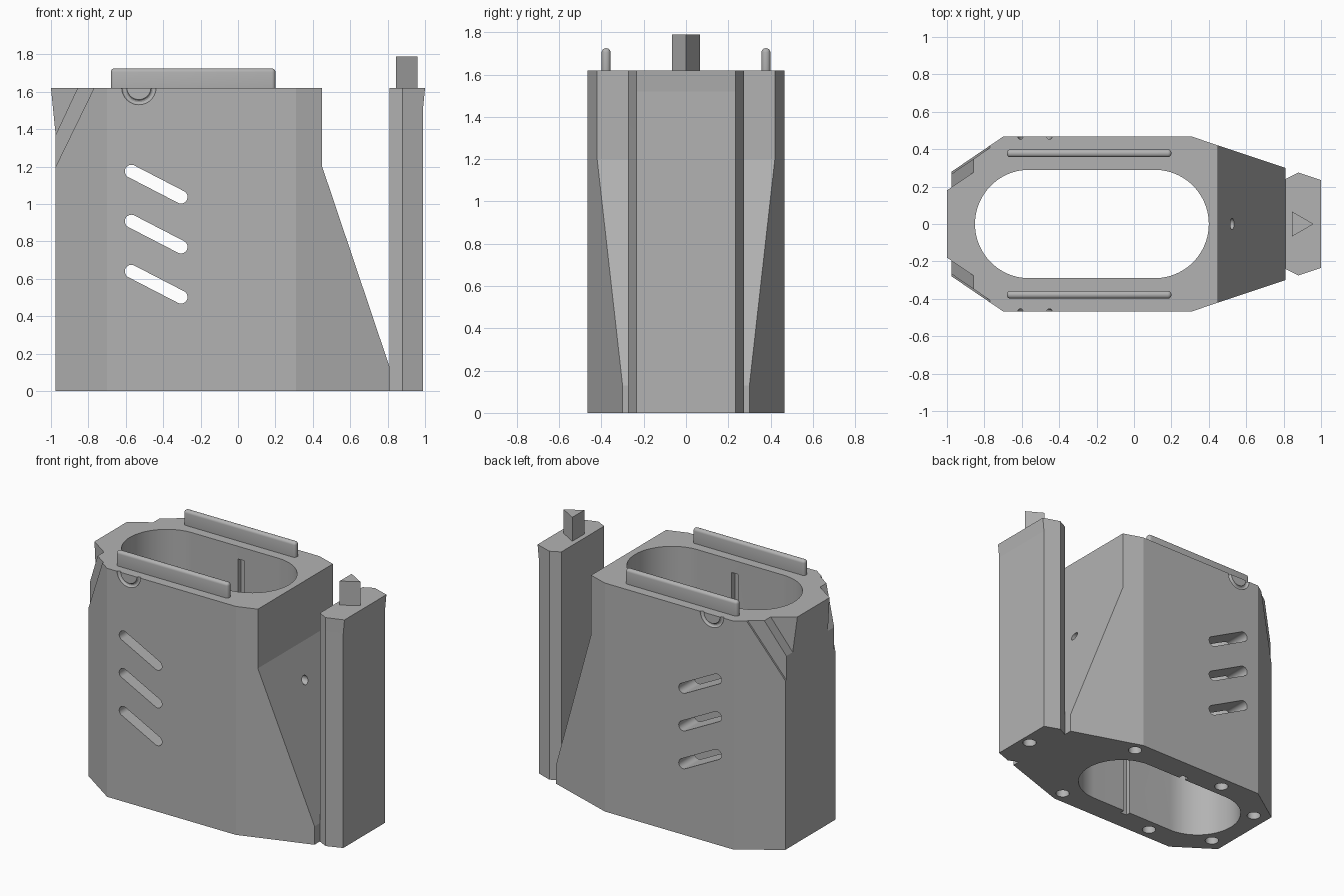
import bpy, bmesh, math
from mathutils import Matrix, Vector

cube = bpy.data.objects.get("Cube")
if cube:
    bpy.data.objects.remove(cube, do_unlink=True)

grey = bpy.data.materials.new("plain grey")
grey.use_nodes = True
grey.diffuse_color = (0.45, 0.45, 0.45, 1)
grey.node_tree.nodes["Principled BSDF"].inputs["Base Color"].default_value = grey.diffuse_color


def finish(name, bm):
    bmesh.ops.recalc_face_normals(bm, faces=bm.faces)
    mesh = bpy.data.meshes.new(name)
    bm.to_mesh(mesh)
    bm.free()
    mesh.materials.append(grey)
    obj = bpy.data.objects.new(name, mesh)
    bpy.context.collection.objects.link(obj)
    return obj


def loft(name, rings):
    """Closed solid through rings of equal point count."""
    bm = bmesh.new()
    loops = [[bm.verts.new(p) for p in ring] for ring in rings]
    n = len(loops[0])
    bm.faces.new(loops[0])
    bm.faces.new(loops[-1])
    for a, b in zip(loops, loops[1:]):
        for i in range(n):
            j = (i + 1) % n
            bm.faces.new((a[i], a[j], b[j], b[i]))
    return finish(name, bm)


def upright(name, outline, z0, z1):
    return loft(name, [[(x, y, z) for x, y in outline] for z in (z0, z1)])


def crosswise(name, outline, y0, y1):
    return loft(name, [[(x, y, z) for x, z in outline] for y in (y0, y1)])


def mirrored(half):
    """Complete an outline by mirroring it across y = 0."""
    return half + [(x, -y) for x, y in reversed(half)]


def stadium(p, q, r, n=40):
    """Rounded slot outline between two centres."""
    p, q = Vector(p), Vector(q)
    heading = math.atan2(q.y - p.y, q.x - p.x)
    pts = []
    for c, start in ((q, heading - math.pi / 2), (p, heading + math.pi / 2)):
        for i in range(n + 1):
            a = start + math.pi * i / n
            pts.append((c.x + r * math.cos(a), c.y + r * math.sin(a)))
    return pts


def cylinder(name, r, depth, centre, axis="Z"):
    bm = bmesh.new()
    turn = Matrix.Rotation(math.pi / 2, 4, "Y") if axis == "X" else Matrix()
    bmesh.ops.create_cone(bm, cap_ends=True, segments=80, radius1=r, radius2=r,
                          depth=depth, matrix=Matrix.Translation(centre) @ turn)
    return finish(name, bm)


def box(name, size, centre):
    bm = bmesh.new()
    bmesh.ops.create_cube(bm, size=1, matrix=Matrix.Translation(centre) @ Matrix.Diagonal((*size, 1)))
    return finish(name, bm)


def activate(obj):
    bpy.ops.object.select_all(action="DESELECT")
    obj.select_set(True)
    bpy.context.view_layer.objects.active = obj


def cut(obj, cutter):
    cutter.hide_render = True
    mod = obj.modifiers.new("cut", "BOOLEAN")
    mod.operation, mod.solver, mod.object = "DIFFERENCE", "EXACT", cutter
    activate(obj)
    bpy.ops.object.modifier_apply(modifier=mod.name)
    bpy.data.objects.remove(cutter, do_unlink=True)


def smooth(obj, degrees=5):
    activate(obj)
    bpy.ops.object.shade_smooth_by_angle(angle=math.radians(degrees))


TOP = 1.62

# Main housing, flaring slightly at the upper rear end
lower = mirrored([(-0.975, 0.28), (-0.70, 0.467), (0.31, 0.467), (0.81, 0.30)])
upper = mirrored([(-1.0, 0.263), (-0.70, 0.467), (0.31, 0.467), (0.81, 0.30)])
housing = loft("housing", [[(x, y, z) for x, y in ring]
                           for ring, z in ((lower, 0), (lower, 1.37), (upper, TOP))])

# Sloping end and through cavity
cut(housing, crosswise("slope_cutter", [(0.45, 1.8), (0.45, 1.2), (0.9, -0.137), (0.9, 1.8)], -0.6, 0.6))
cut(housing, upright("cavity_cutter", stadium((-0.56, 0), (0.11, 0), 0.29), -0.1, 1.8))

# Stepped corner notches: a shallow step and a deeper one
for side in (-1, 1):
    for x_top, z_low, depth in ((-0.77, 1.2, 0.012), (-0.858, 1.37, 0.083)):
        slope = (TOP - z_low) / (x_top + 0.975)
        outline = [(x_top + 0.1 / slope, TOP + 0.1), (-1.1, z_low - 0.125 * slope), (-1.1, TOP + 0.1)]
        rings = [[(x, side * (0.28 + 0.68 * (x + 0.975) + off), z) for x, z in outline]
                 for off in (-depth, 0.3)]
        cut(housing, loft("notch_cutter", rings))

# Slanted vent slots through both walls
for z in (1.175, 0.908, 0.64):
    cut(housing, crosswise("vent_cutter", stadium((-0.57, z), (-0.305, z - 0.137), 0.035), -0.6, 0.6))

# Inner grooves and half-ring marks on both sides
for side in (-1, 1):
    cut(housing, box("groove_cutter", (0.05, 0.08, 1.63), (-0.18, side * 0.285, 0.715)))
    ring = [[], []]
    bm = bmesh.new()
    loops = []
    for i in range(80):
        a = 2 * math.pi * i / 80
        loop = []
        for k in range(12):
            b = 2 * math.pi * k / 12
            r = 0.078 + 0.014 * math.cos(b)
            loop.append(bm.verts.new((-0.53 + r * math.cos(a), side * 0.467 + 0.014 * math.sin(b),
                                      TOP + 0.003 + r * math.sin(a))))
        loops.append(loop)
    for i in range(80):
        a, b = loops[i], loops[(i + 1) % 80]
        for k in range(12):
            m = (k + 1) % 12
            bm.faces.new((a[k], a[m], b[m], b[k]))
    cut(housing, finish("ring_cutter", bm))

# Small bore in the slope and sockets underneath
cut(housing, cylinder("bore_cutter", 0.03, 0.4, (0.5, 0, 0.977), "X"))
for x, y in ((0.31, 0.38), (-0.45, 0.38), (-0.87, 0.22)):
    for side in (-1, 1):
        cut(housing, cylinder("socket_cutter", 0.045, 0.3, (x, side * y, 0)))
smooth(housing)

# End column with a slight flare at the top
foot = mirrored([(0.81, 0.24), (0.88, 0.275), (0.99, 0.235)])
head = mirrored([(0.81, 0.24), (0.88, 0.275), (1.0, 0.235)])
column = loft("end_column", [[(x, y, z) for x, y in ring]
                             for ring, z in ((foot, 0), (foot, 1.52), (head, TOP))])
cut(column, cylinder("socket_cutter", 0.045, 0.3, (0.92, 0, 0)))
smooth(column)

# Triangular peg on the column
upright("triangular_peg", [(0.845, 0.067), (0.845, -0.067), (0.96, 0)], TOP - 0.01, 1.79)

# Rounded rails on the rim
for side, name in ((1, "back_rail"), (-1, "front_rail")):
    rail = box(name, (0.88, 0.042, 0.125), (-0.24, side * 0.378, 1.6625))
    bevel = rail.modifiers.new("round", "BEVEL")
    bevel.width, bevel.segments = 0.0195, 5
    activate(rail)
    bpy.ops.object.modifier_apply(modifier=bevel.name)
    smooth(rail, 35)
